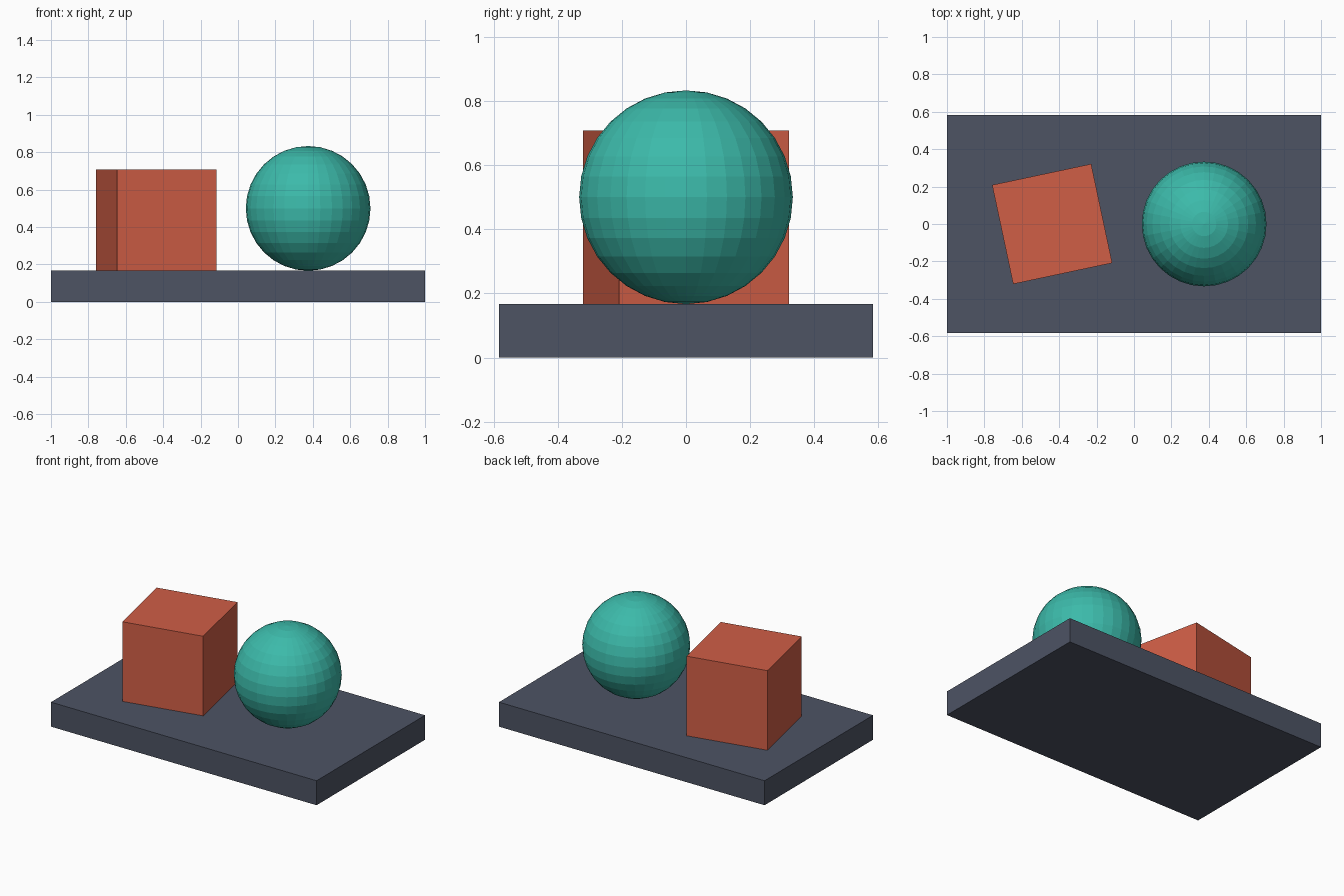
import bpy
import math

if "Cube" in bpy.data.objects:
    bpy.data.objects.remove(bpy.data.objects["Cube"])


def paint(obj, name, color):
    mat = bpy.data.materials.new(name)
    mat.diffuse_color = (*color, 1.0)
    mat.use_nodes = True
    mat.node_tree.nodes["Principled BSDF"].inputs["Base Color"].default_value = mat.diffuse_color
    obj.data.materials.append(mat)


def add_box(name, size, location, angle=0.0):
    bpy.ops.mesh.primitive_cube_add(size=1, location=location,
                                    rotation=(0, 0, math.radians(angle)))
    obj = bpy.context.object
    obj.name = name
    obj.scale = size
    bpy.ops.object.transform_apply(location=False, rotation=False, scale=True)
    return obj


UNIT = 1 / 2.4
TOP = 0.4 * UNIT      # upper face of the slab
SIDE = 1.3 * UNIT     # cube edge
RADIUS = 0.8 * UNIT   # ball radius

# Base slab
slab = add_box("base_slab", (2.0, 2.8 * UNIT, TOP), (0, 0, TOP / 2))
paint(slab, "slate", (0.074, 0.087, 0.127))

# Turned cube standing on the slab
cube = add_box("cube", (SIDE,) * 3, (-1.05 * UNIT, 0, TOP + SIDE / 2), 12)
paint(cube, "terracotta", (0.631, 0.112, 0.061))

# Faceted ball resting on the slab
bpy.ops.mesh.primitive_uv_sphere_add(segments=32, ring_count=16, radius=RADIUS,
                                     location=(0.9 * UNIT, 0, TOP + RADIUS))
ball = bpy.context.object
ball.name = "ball"
paint(ball, "teal", (0.045, 0.491, 0.402))
